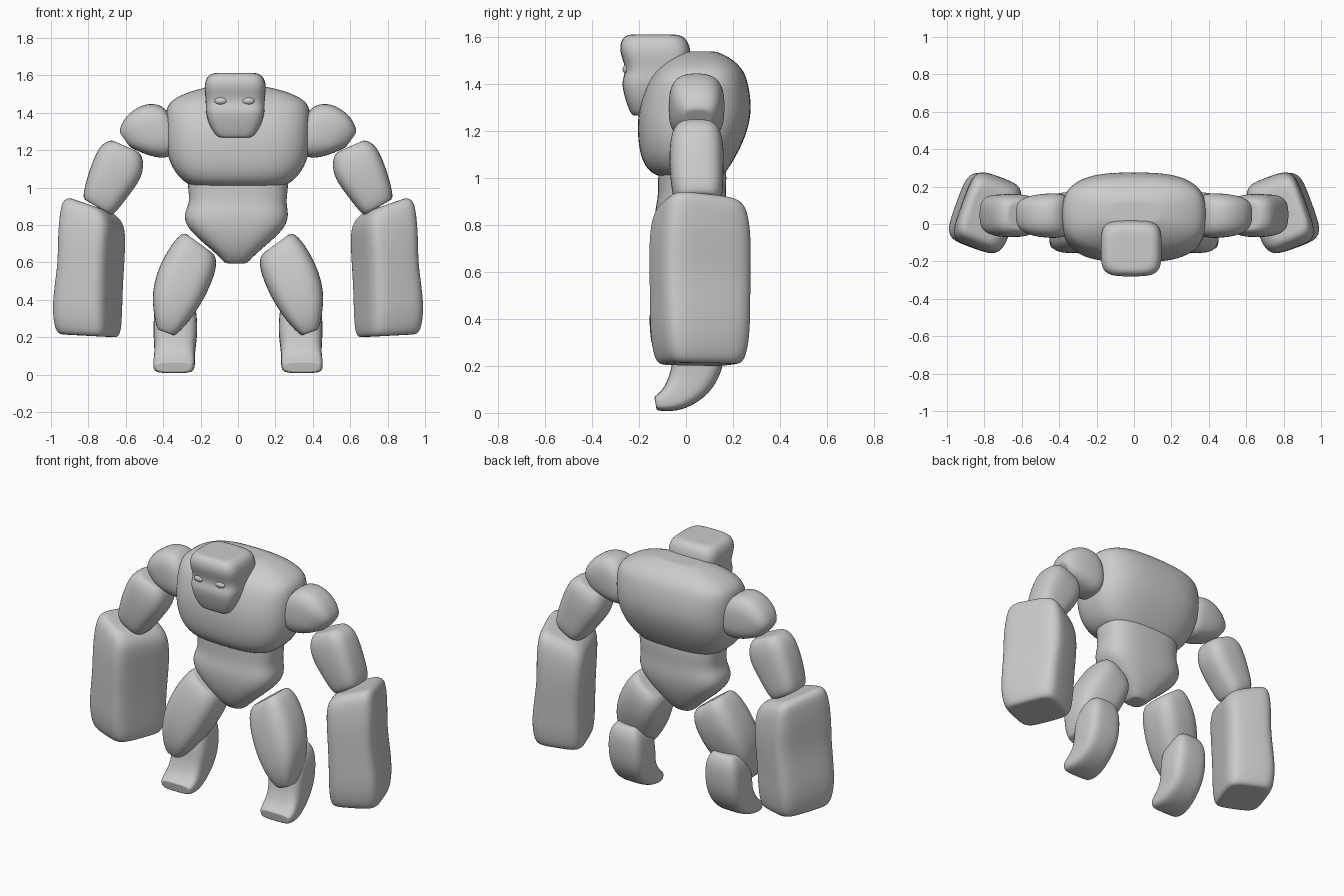
import bpy, bmesh
from math import cos, sin, pi, radians, copysign
from mathutils import Matrix, Vector


def loft(name, rings, p=3.0, yaw=0, mirror=False, n=20):
    """Skin superellipse rings (x, y, z, half width, half depth, tilt about y, tilt about x), top to bottom."""
    bm = bmesh.new()
    # shrunken end rings keep the caps fairly flat
    ends = [r[:3] + (r[3] * .8, r[4] * .8) + r[5:] for r in (rings[0], rings[-1])]
    loops = []
    for r in [ends[0]] + rings + [ends[1]]:
        x, y, z, hw, hd, ty, tx = (tuple(r) + (0, 0))[:7]
        rot = (Matrix.Rotation(radians(tx), 3, 'X') @ Matrix.Rotation(radians(ty), 3, 'Y')
               @ Matrix.Rotation(radians(yaw), 3, 'Z'))
        loop = []
        for i in range(n):
            a = 2 * pi * (i + .5) / n
            c, s = cos(a), sin(a)
            v = Vector((hw * copysign(abs(c) ** (2 / p), c), hd * copysign(abs(s) ** (2 / p), s), 0))
            loop.append(bm.verts.new(Vector((x, y, z)) + rot @ v))
        loops.append(loop)
    for a, b in zip(loops, loops[1:]):
        for i in range(n):
            j = (i + 1) % n
            bm.faces.new((a[i], b[i], b[j], a[j]))
    bm.faces.new(loops[0])
    bm.faces.new(loops[-1][::-1])
    bmesh.ops.recalc_face_normals(bm, faces=bm.faces)
    me = bpy.data.meshes.new(name)
    bm.to_mesh(me)
    bm.free()
    for f in me.polygons:
        f.use_smooth = True
    ob = bpy.data.objects.new(name, me)
    bpy.context.collection.objects.link(ob)
    if mirror:
        m = ob.modifiers.new("mirror", 'MIRROR')
        m.use_mirror_merge = False
    ob.modifiers.new("smooth", 'SUBSURF').levels = 2
    ob.modifiers["smooth"].render_levels = 2
    return ob


def span(x, z, hw, y0, y1):
    """Level ring given by its front and back y."""
    return (x, (y0 + y1) / 2, z, hw, (y1 - y0) / 2)


# chest and belly
loft("chest", [
    span(0, 1.54, .15, .00, .13), span(0, 1.515, .26, -.06, .19),
    span(0, 1.47, .36, -.12, .24), span(0, 1.42, .392, -.165, .265),
    span(0, 1.30, .392, -.205, .285), span(0, 1.20, .388, -.21, .265),
    span(0, 1.11, .36, -.20, .225), span(0, 1.045, .31, -.175, .185),
    span(0, 1.01, .26, -.13, .16)], p=2.9)
loft("belly", [
    span(0, 1.08, .27, -.12, .17), span(0, 1.0, .272, -.12, .175),
    span(0, .92, .258, -.12, .17), span(-.01, .86, .285, -.135, .175),
    span(-.01, .79, .27, -.135, .17), span(-.01, .71, .185, -.12, .145),
    span(-.01, .64, .10, -.09, .11), span(-.01, .595, .06, -.05, .07)], p=2.8)

# head
loft("head", [
    span(-.015, 1.612, .12, -.25, -.03), span(-.015, 1.595, .152, -.275, .005),
    span(-.015, 1.545, .168, -.287, .022), span(-.015, 1.485, .16, -.262, .02),
    span(-.015, 1.445, .158, -.26, .02), span(-.015, 1.41, .16, -.277, .0),
    span(-.015, 1.345, .145, -.262, -.04), span(-.015, 1.29, .115, -.243, -.08),
    span(-.015, 1.268, .09, -.23, -.12)], p=4)

# eyes
for side, x in (("left", -.092), ("right", .055)):
    bpy.ops.mesh.primitive_uv_sphere_add(segments=20, ring_count=12, radius=1, location=(x, -.252, 1.463))
    eye = bpy.context.object
    eye.name = side + "_eye"
    eye.scale = (.034, .018, .02)
    bpy.ops.object.shade_smooth()

# arms
loft("shoulders", [
    (.35, .045, 1.30, .10, .10, -78), (.39, .045, 1.30, .148, .122, -82),
    (.47, .045, 1.307, .15, .12, -78), (.54, .045, 1.285, .122, .11, -65),
    (.59, .05, 1.265, .075, .085, -58), (.605, .05, 1.255, .05, .06, -55)], p=2.8, mirror=True)
loft("upper_arms", [
    (.60, .045, 1.22, .085, .08, -24), (.615, .045, 1.185, .125, .108, -24),
    (.64, .045, 1.11, .14, .118, -26), (.69, .045, 1.02, .125, .115, -28),
    (.735, .05, .93, .105, .108, -30), (.75, .05, .895, .09, .09, -30)], p=3, mirror=True)
loft("forearms", [
    (.785, .06, .905, .10, .14, -19), (.78, .06, .88, .14, .175, -19),
    (.778, .06, .82, .152, .195, -16), (.783, .06, .72, .15, .205, -8),
    (.785, .06, .60, .145, .205), (.80, .06, .46, .153, .20),
    (.806, .06, .34, .158, .198, -2), (.803, .06, .24, .152, .182, -3),
    (.80, .06, .207, .135, .16, -3)], p=4.5, yaw=20, mirror=True)

# legs
loft("thighs", [
    (.205, .02, .70, .10, .10, -36), (.22, .02, .66, .135, .135, -34),
    (.285, .0, .53, .15, .148, -24), (.335, -.03, .40, .135, .13, -18),
    (.365, -.05, .29, .09, .10, -18), (.385, -.06, .225, .05, .06, -20)], p=3, mirror=True)
loft("shins_and_feet", [
    (.335, .07, .43, .075, .07), (.335, .07, .38, .108, .10),
    (.335, .06, .29, .118, .112), (.335, .05, .20, .118, .11, 0, -8),
    (.338, .018, .125, .108, .098, 0, -28), (.341, -.045, .065, .112, .068, 0, -52),
    (.343, -.10, .045, .112, .042, 0, -70), (.343, -.13, .04, .10, .03, 0, -80)], p=3.6, mirror=True)
